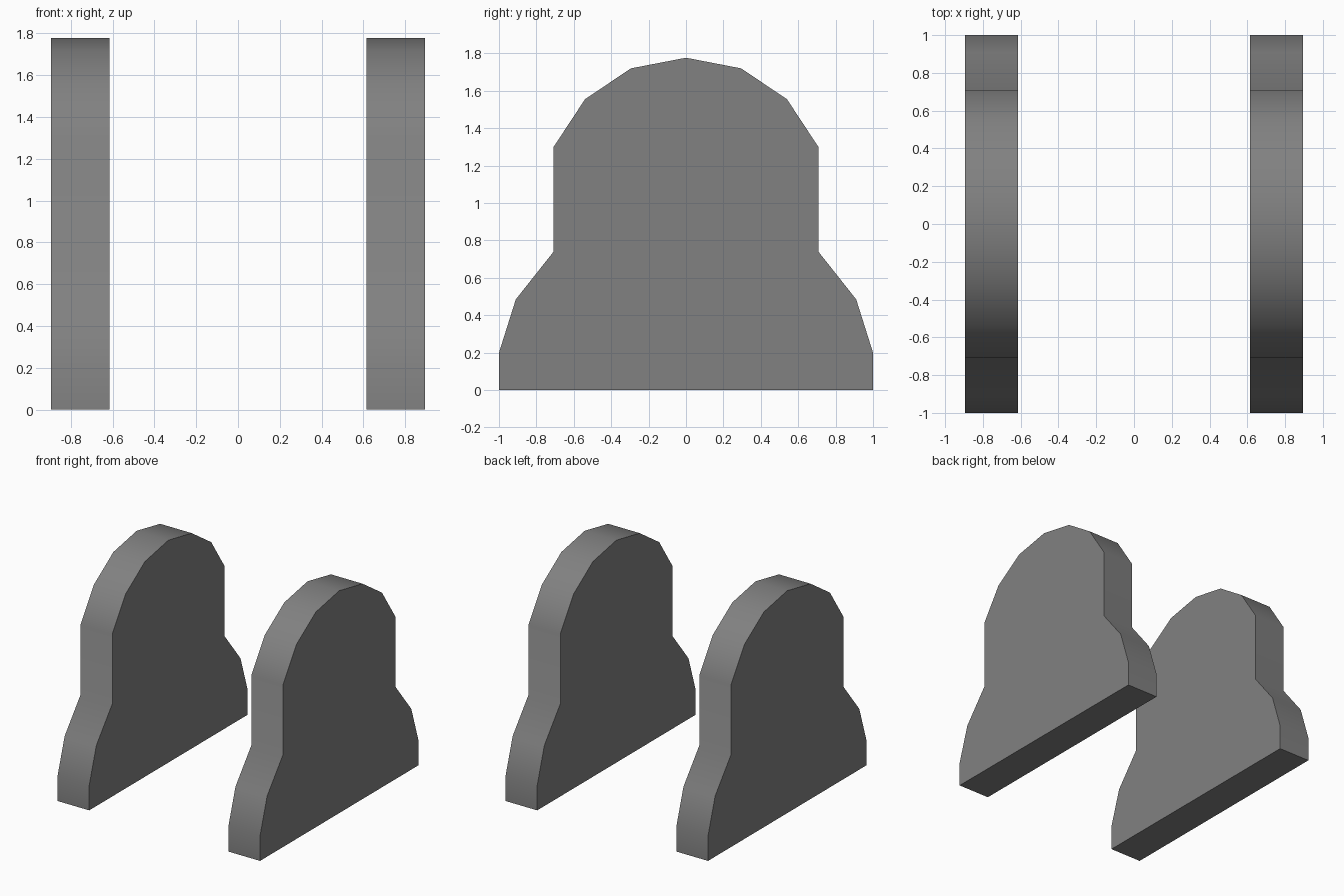
import bpy
import bmesh

if "Cube" in bpy.data.objects:
    bpy.data.objects.remove(bpy.data.objects["Cube"])

grey = bpy.data.materials.new("mid grey")
grey.diffuse_color = (0.22, 0.22, 0.22, 1)
grey.use_nodes = True
grey.node_tree.nodes["Principled BSDF"].inputs["Base Color"].default_value = grey.diffuse_color

# Half outline of the end plate (y, z), from base corner to the crown
HALF = [(1.0, 0.0), (1.0, 0.2), (0.91, 0.485), (0.708, 0.74),
        (0.708, 1.3), (0.54, 1.555), (0.295, 1.72), (0.0, 1.777)]
OUTLINE = HALF + [(-y, z) for y, z in reversed(HALF[:-1])]
INNER, OUTER = 0.615, 0.895


def end_plate(name, x0, x1):
    bm = bmesh.new()
    face = bm.faces.new([bm.verts.new((x0, y, z)) for y, z in OUTLINE])
    # Extrude the outline across the plate thickness
    ext = bmesh.ops.extrude_face_region(bm, geom=[face])
    moved = [v for v in ext["geom"] if isinstance(v, bmesh.types.BMVert)]
    bmesh.ops.translate(bm, vec=(x1 - x0, 0, 0), verts=moved)
    bmesh.ops.recalc_face_normals(bm, faces=bm.faces)
    mesh = bpy.data.meshes.new(name)
    bm.to_mesh(mesh)
    bm.free()
    mesh.materials.append(grey)
    obj = bpy.data.objects.new(name, mesh)
    bpy.context.collection.objects.link(obj)
    # Smooth rim, sharp edges against the flat sides
    bpy.ops.object.select_all(action='DESELECT')
    obj.select_set(True)
    bpy.context.view_layer.objects.active = obj
    bpy.ops.object.shade_smooth_by_angle(angle=0.8)


# Matching plates on the left and right
end_plate("left_end_plate", -OUTER, -INNER)
end_plate("right_end_plate", INNER, OUTER)
